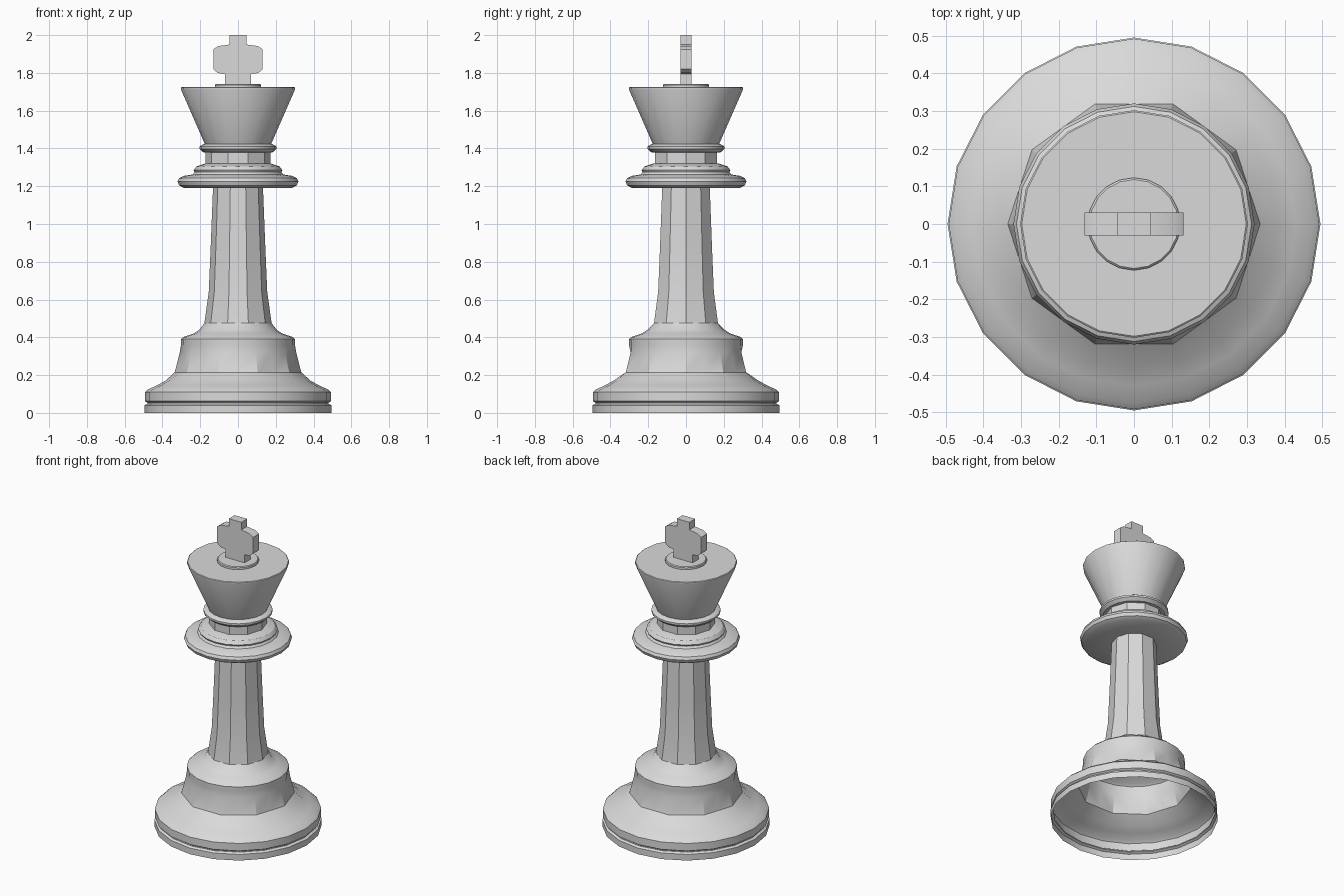
import bpy
import bmesh
from math import cos, sin, pi, radians

old = bpy.data.objects.get("Cube")
if old:
    bpy.data.objects.remove(old, do_unlink=True)

SIDES = 20

grey = bpy.data.materials.new("light_grey")
grey.use_nodes = True
COLOUR = (0.7, 0.7, 0.7, 1)
grey.diffuse_color = COLOUR
grey.node_tree.nodes["Principled BSDF"].inputs["Base Color"].default_value = COLOUR


def finish(name, bm):
    bmesh.ops.recalc_face_normals(bm, faces=bm.faces)
    mesh = bpy.data.meshes.new(name)
    bm.to_mesh(mesh)
    bm.free()
    obj = bpy.data.objects.new(name, mesh)
    bpy.context.collection.objects.link(obj)
    mesh.materials.append(grey)
    bpy.ops.object.select_all(action="DESELECT")
    obj.select_set(True)
    bpy.context.view_layer.objects.active = obj
    bpy.ops.object.shade_smooth_by_angle(angle=radians(30))
    return obj


def lathe(name, profile, cap=False):
    """Turn (radius, height[, faceted]) rings; faceted rings are ten-sided."""
    bm = bmesh.new()
    rings = []
    for radius, z, *faceted in profile:
        ring = []
        for i in range(SIDES):
            a = 2 * pi * i / SIDES
            r = radius * cos(pi / 10) if faceted and i % 2 else radius
            ring.append(bm.verts.new((r * cos(a), r * sin(a), z)))
        rings.append(ring)
    for low, high in zip(rings, rings[1:]):
        for i in range(SIDES):
            j = (i + 1) % SIDES
            bm.faces.new((low[i], low[j], high[j], high[i]))
    if cap:
        bm.faces.new(rings[-1])
    return finish(name, bm)


# Hollow foot, open underneath, with a groove and a faceted waist
lathe("foot", [
    (0.495, 0), (0.495, 0.04), (0.48, 0.048), (0.48, 0.054), (0.492, 0.062),
    (0.492, 0.11), (0.475, 0.125), (0.43, 0.145), (0.385, 0.17),
    (0.335, 0.215, True), (0.308, 0.32, True), (0.302, 0.36),
    (0.303, 0.39), (0.29, 0.402), (0.235, 0.42), (0.205, 0.44),
    (0.178, 0.475, True)])

# Ten-sided tapering shaft
lathe("shaft", [
    (0.178, 0.475, True), (0.155, 0.64, True), (0.145, 0.87, True),
    (0.132, 1.2, True)])

# Wide collar with a stepped top
lathe("collar", [
    (0.12, 1.19), (0.285, 1.19), (0.312, 1.205), (0.32, 1.225),
    (0.312, 1.243), (0.285, 1.255), (0.24, 1.262), (0.23, 1.275),
    (0.235, 1.285), (0.22, 1.305), (0.175, 1.32), (0.12, 1.325)])

# Ten-sided neck
lathe("neck", [(0.172, 1.315, True), (0.172, 1.39, True)])

# Thin ring under the crown
lathe("neck_ring", [
    (0.15, 1.378), (0.185, 1.38), (0.205, 1.398), (0.205, 1.41),
    (0.185, 1.422), (0.15, 1.425)])

# Flared crown and the small disc on top
lathe("crown", [(0.172, 1.415), (0.302, 1.712), (0.302, 1.722), (0.298, 1.725)], cap=True)
lathe("crown_disc", [(0.123, 1.725), (0.123, 1.737), (0.118, 1.742)], cap=True)

# Flat cross: mirrored half outline, extruded front to back
half = [(0.068, 1.738), (0.068, 1.793), (0.108, 1.8), (0.131, 1.82),
        (0.131, 1.925), (0.105, 1.942), (0.045, 1.95), (0.045, 2.0)]
outline = half + [(-x, z) for x, z in reversed(half)]
bm = bmesh.new()
face = bm.faces.new([bm.verts.new((x, -0.03, z)) for x, z in outline])
moved = bmesh.ops.extrude_face_region(bm, geom=[face], use_keep_orig=True)["geom"]
bmesh.ops.translate(bm, vec=(0, 0.06, 0),
                    verts=[v for v in moved if isinstance(v, bmesh.types.BMVert)])
finish("cross", bm)
